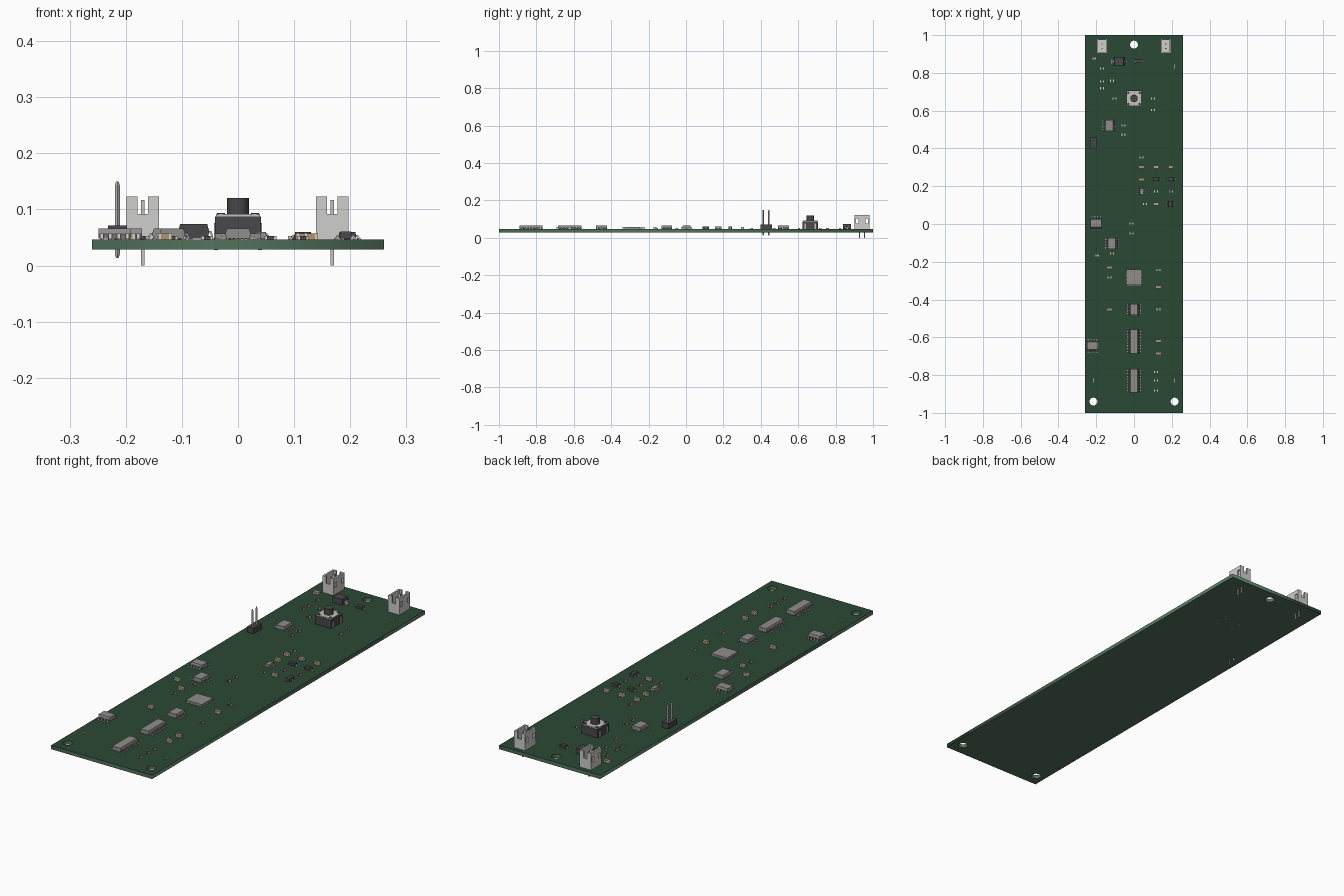
import bpy, bmesh, math
from mathutils import Matrix, Vector

if "Cube" in bpy.data.objects:
    bpy.data.objects.remove(bpy.data.objects["Cube"])

TOP, BOT = 0.046, 0.029
COLOURS = {
    "mask_green": (0.024, 0.066, 0.034), "board_green": (0.085, 0.17, 0.105),
    "connector_white": (0.62, 0.62, 0.61), "dark_plastic": (0.065, 0.063, 0.067),
    "chip_grey": (0.28, 0.265, 0.265), "metal": (0.56, 0.55, 0.52),
    "cream": (0.68, 0.62, 0.5), "tan": (0.42, 0.3, 0.16),
}
MATS = {}
for name, c in COLOURS.items():
    MATS[name] = bpy.data.materials.new(name)
    MATS[name].diffuse_color = (*c, 1)
ORDER = list(MATS)


class Part:
    """Collects coloured solids in one mesh."""
    def __init__(self):
        self.bm = bmesh.new()

    def paint(self, verts, mat):
        for f in {f for v in verts for f in v.link_faces}:
            f.material_index = ORDER.index(mat)

    def box(self, x, y, z, mat):
        """Box from three (low, high) ranges."""
        m = Matrix.LocRotScale(Vector([(a + b) / 2 for a, b in (x, y, z)]), None,
                               Vector([b - a for a, b in (x, y, z)]))
        self.paint(bmesh.ops.create_cube(self.bm, size=1, matrix=m)["verts"], mat)

    def cyl(self, x, y, z, r, mat, n=24, r2=None):
        m = Matrix.Translation((x, y, (z[0] + z[1]) / 2))
        self.paint(bmesh.ops.create_cone(self.bm, cap_ends=True, segments=n, radius1=r,
                   radius2=r if r2 is None else r2, depth=z[1] - z[0], matrix=m)["verts"], mat)

    def prism(self, profile, y, mat):
        """(x, z) outline extruded over a y range."""
        a, b = ([self.bm.verts.new((px, yy, pz)) for px, pz in profile] for yy in y)
        n = len(a)
        self.bm.faces.new(a)
        self.bm.faces.new(b[::-1])
        for i in range(n):
            self.bm.faces.new((a[i], b[i], b[(i + 1) % n], a[(i + 1) % n]))
        self.paint(a + b, mat)

    def mesh(self, name):
        bmesh.ops.recalc_face_normals(self.bm, faces=self.bm.faces)
        me = bpy.data.meshes.new(name)
        self.bm.to_mesh(me)
        for m in ORDER:
            me.materials.append(MATS[m])
        return me


def place(name, me, x, y, z=TOP, turn=0):
    ob = bpy.data.objects.new(name, me)
    ob.location, ob.rotation_euler = (x, y, z), (0, 0, math.radians(turn))
    bpy.context.collection.objects.link(ob)
    return ob


def leaded(name, w, l, h, span, left, right, pitch, leg, body):
    """Package with bevelled body and gull-wing legs at -x and +x."""
    p = Part()
    a, m, t = w / 2, h * 0.5, 0.0025
    p.prism([(-a * .88, .002), (a * .88, .002), (a, m), (a * .86, h), (-a * .86, h), (-a, m)],
            (-l / 2, l / 2), body)
    for s, count in ((-1, left), (1, right)):
        e = span / 2
        k = a + (e - a) * .35
        prof = [(a * .9, m + t / 2), (k, m + t / 2), (k + t * 1.4, t), (e, t), (e, 0),
                (k + t * .4, 0), (k - t, m - t / 2), (a * .9, m - t / 2)]
        for i in range(count):
            y = (i - (count - 1) / 2) * pitch
            p.prism([(s * px, pz) for px, pz in prof], (y - leg / 2, y + leg / 2), "metal")
    return p.mesh(name)


def passive(name, w, l, h, body):
    """Two-terminal block with end caps."""
    p = Part()
    p.box((-w * .28, w * .28), (-l / 2, l / 2), (0, h * .95), body)
    for s in (-1, 1):
        p.box(sorted((s * w * .28, s * w / 2)), (-l / 2, l / 2), (0, h), "cream")
    return p.mesh(name)


# Circuit board: outline with three mounting holes
cu = bpy.data.curves.new("circuit_board", "CURVE")
cu.dimensions, cu.fill_mode, cu.extrude = "2D", "BOTH", (TOP - BOT) / 2
loops = [[(-.26, -1), (.26, -1), (.26, 1), (-.26, 1)]]
for hx, hy in ((0, .95), (-.215, -.94), (.215, -.94)):
    loops.append([(hx + .021 * math.cos(i * math.pi / 16), hy + .021 * math.sin(i * math.pi / 16))
                  for i in range(32)])
for pts in loops:
    sp = cu.splines.new("POLY")
    sp.points.add(len(pts) - 1)
    for q, (px, py) in zip(sp.points, pts):
        q.co = (px, py, 0, 1)
    sp.use_cyclic_u = True
board = place("circuit_board", cu, 0, 0, (TOP + BOT) / 2)
bpy.context.view_layer.objects.active = board
board.select_set(True)
bpy.ops.object.convert(target="MESH")
board = bpy.context.object
board.data.materials.clear()
for m in ORDER:
    board.data.materials.append(MATS[m])
for f in board.data.polygons:
    f.material_index = 0 if f.normal.z > .5 else 1

# Two-pin connectors: open housing, notched ends, windowed sides
p = Part()
W, L, H = .029, .039, .077
p.box((-W, W), (-L, L), (0, .014), "connector_white")
for s in (-1, 1):
    end = sorted((s * L, s * (L - .007)))
    p.box((-W, W), end, (0, .046), "connector_white")
    side = sorted((s * W, s * (W - .008)))
    p.box(side, (-L, L), (0, .032), "connector_white")
    p.box(side, (-L, L), (.057, H), "connector_white")
    p.box(side, (-.018, .018), (.03, .06), "connector_white")
    for t in (-1, 1):
        p.box(sorted((t * .0095, t * W)), end, (.04, H), "connector_white")
        p.box(side, sorted((t * .032, t * L)), (.03, .06), "connector_white")
    p.box((-.003, .003), (s * .0125 - .003, s * .0125 + .003), (-TOP, .071), "metal")
me = p.mesh("connector")
for side, x in (("left", -.17), ("right", .168)):
    place(side + "_connector", me, x, .941)

# Pin header
p = Part()
p.box((-.017, .017), (-.031, .031), (0, .025), "dark_plastic")
for s in (-1, 1):
    p.cyl(0, s * .015, (-.026, .097), .0045, "metal", 4)
    p.cyl(0, s * .015, (.097, .104), .0045, "metal", 4, .002)
    p.cyl(0, s * .015, (-.033, -.026), .002, "metal", 4, .0045)
place("pin_header", p.mesh("pin_header"), -.215, .428)

# Push button
p = Part()
p.box((-.041, .041), (-.041, .041), (.002, .041), "dark_plastic")
p.box((-.039, .039), (-.039, .039), (.041, .046), "metal")
p.cyl(0, 0, (.04, .074), .0195, "dark_plastic", 32)
for sx in (-1, 1):
    for sy in (-1, 1):
        p.cyl(sx * .03, sy * .03, (.04, .048), .007, "dark_plastic", 16)
        p.box(sorted((sx * .036, sx * .043)), (sy * .027 - .004, sy * .027 + .004),
              (-.018, .03), "metal")
place("push_button", p.mesh("push_button"), 0, .665)

# Integrated circuits
soic8 = leaded("chip_8", .046, .058, .02, .072, 4, 4, .015, .006, "chip_grey")
soic16 = leaded("chip_16", .046, .125, .02, .072, 8, 8, .015, .006, "chip_grey")
for i, (x, y, r) in enumerate([(-.13, .522, 0), (-.2, .003, 90), (-.117, -.103, 0),
                               (0, -.452, 0), (-.22, -.645, 90)]):
    place(f"small_chip_{i}", soic8, x, y, turn=r)
for i, y in enumerate((-.622, -.829)):
    place(f"long_chip_{i}", soic16, 0, y)

# Flat square processor with edge pads
p = Part()
p.box((-.041, .041), (-.041, .041), (.001, .011), "chip_grey")
for k in range(4):
    for i in range(10):
        c = (i - 4.5) * .0072
        a, b = (c - .002, c + .002), sorted(((.036, .0415), (-.0415, -.036))[k % 2])
        p.box(*((a, b) if k < 2 else (b, a)), (0, .003), "metal")
place("processor", p.mesh("processor"), 0, -.283)

# Diodes and transistors
big = leaded("big_diode", .056, .042, .028, .078, 1, 1, 0, .022, "dark_plastic")
diode = leaded("diode", .032, .018, .014, .048, 1, 1, 0, .008, "dark_plastic")
sot6 = leaded("regulator", .022, .034, .014, .044, 3, 3, .011, .005, "chip_grey")
sot3 = leaded("transistor", .022, .034, .015, .04, 2, 1, .022, .006, "dark_plastic")
place("big_diode", big, -.079, .861)
for i, (x, y) in enumerate([(.025, .861), (.116, .236), (.195, .236)]):
    place(f"diode_{i}", diode, x, y)
place("regulator", sot6, .04, .172)
place("transistor", sot3, .192, .106)

# Small capacitors and resistors
cap = passive("capacitor", .025, .015, .012, "tan")
res = passive("resistor", .021, .012, .007, "dark_plastic")
caps = [(-.21, .876), (.04, .302), (.116, .302), (.195, .302), (.04, .236), (-.195, -.166),
        (-.13, -.23), (-.13, -.452), (.13, -.62), (.13, -.686), (.13, -.333), (.116, .106)]
for i, (x, y) in enumerate(caps):
    place(f"capacitor_{i}", cap, x, y)
ress = [(-.17, .823), (-.17, .755), (-.17, .718), (-.117, .759), (-.103, .665), (.1, .665),
        (.1, .604), (-.055, .522), (-.055, .472), (.04, .352), (.116, .172), (.195, .172),
        (.058, .106), (-.013, .003), (-.013, -.05), (-.117, -.156), (-.13, -.283),
        (.13, -.243), (.13, -.452), (.116, -.783), (.116, -.829), (.116, -.882)]
for i, (x, y) in enumerate(ress):
    place(f"resistor_{i}", res, x, y)

# Thin contact strips
p = Part()
p.box((-.002, .002), (-.011, .011), (0, .002), "tan")
me = p.mesh("contact_strip")
for i, (x, y) in enumerate([(-.215, -.829), (.214, -.829), (.214, .834)]):
    place(f"contact_strip_{i}", me, x, y)

for m in bpy.data.materials:
    if m.users and not m.is_grease_pencil:
        m.use_nodes = True
        m.node_tree.nodes["Principled BSDF"].inputs["Base Color"].default_value = m.diffuse_color
